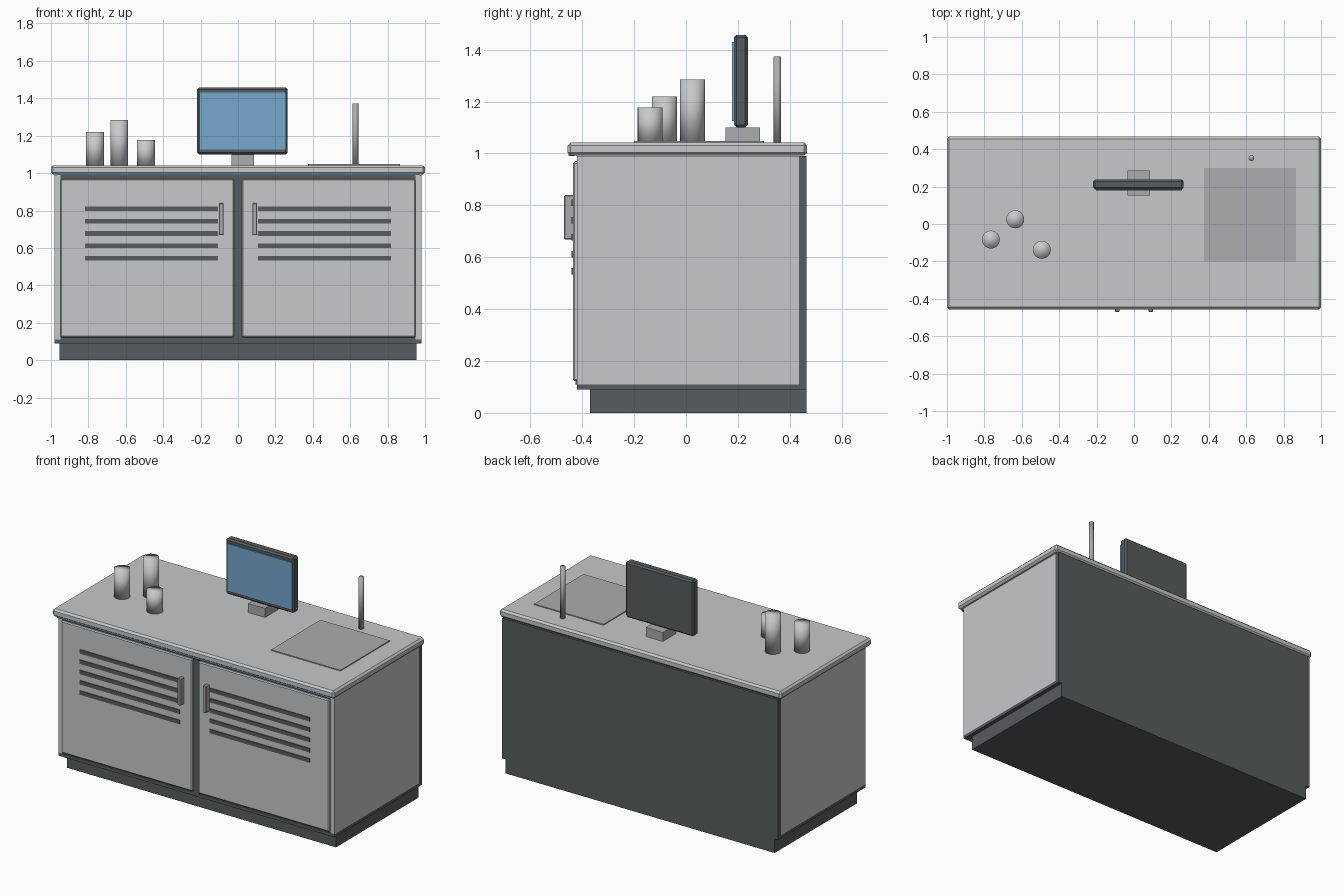
import bpy
import bmesh
from mathutils import Vector

cube = bpy.data.objects.get("Cube")
if cube:
    bpy.data.objects.remove(cube, do_unlink=True)


def material(name, r, g, b):
    m = bpy.data.materials.new(name)
    m.use_nodes = True
    m.diffuse_color = (r, g, b, 1)
    bsdf = next(n for n in m.node_tree.nodes if n.type == "BSDF_PRINCIPLED")
    bsdf.inputs["Base Color"].default_value = (r, g, b, 1)
    return m


LIGHT = material("light grey laminate", 0.57, 0.58, 0.585)
DARK = material("charcoal", 0.098, 0.107, 0.112)
METAL = material("brushed metal", 0.41, 0.415, 0.425)
CUP = material("pale ceramic", 0.58, 0.585, 0.59)
BLUE = material("screen blue", 0.18, 0.39, 0.61)


def finish(name, bm, mat):
    mesh = bpy.data.meshes.new(name)
    bm.to_mesh(mesh)
    bm.free()
    mesh.materials.append(mat)
    obj = bpy.data.objects.new(name, mesh)
    bpy.context.collection.objects.link(obj)
    return obj


def box(name, x, y, z, mat, bevel=0):
    """Box from (min, max) ranges, with an optional chamfer."""
    bm = bmesh.new()
    bmesh.ops.create_cube(bm, size=1)
    lo, hi = (Vector(c) for c in zip(x, y, z))
    for v in bm.verts:
        v.co = (lo + hi) / 2 + v.co * (hi - lo)
    if bevel:
        bmesh.ops.bevel(bm, geom=bm.edges[:], offset=bevel, segments=1,
                        affect="EDGES", profile=0.5)
    return finish(name, bm, mat)


def cylinder(name, x, y, z, radius, mat, sides=24):
    """Upright cylinder, smooth shaded all over."""
    bm = bmesh.new()
    bmesh.ops.create_cone(bm, cap_ends=True, segments=sides, radius1=radius,
                          radius2=radius, depth=z[1] - z[0])
    bmesh.ops.translate(bm, verts=bm.verts, vec=(x, y, sum(z) / 2))
    for f in bm.faces:
        f.smooth = True
    return finish(name, bm, mat)


def side_range(s, a, b):
    return (a, b) if s > 0 else (-b, -a)


# Cabinet body
box("plinth", (-0.955, 0.955), (-0.37, 0.465), (0, 0.09), DARK)
box("bottom_board", (-0.98, 0.98), (-0.42, 0.465), (0.09, 0.11), DARK)
box("cabinet_core", (-0.95, 0.95), (-0.418, 0.435), (0.11, 0.99), DARK)
box("back_panel", (-0.98, 0.98), (0.435, 0.465), (0.11, 0.99), DARK)
box("center_divider", (-0.022, 0.022), (-0.425, -0.41), (0.11, 0.97), DARK)

# Side panels, doors, vents and handles
for s, side in ((1, "left"), (-1, "right")):
    box(side + "_side_panel", side_range(s, 0.95, 0.98), (-0.42, 0.435),
        (0.11, 0.99), LIGHT)
    box(side + "_door", side_range(s, 0.022, 0.95), (-0.435, -0.415),
        (0.122, 0.968), LIGHT, 0.006)
    for i in range(5):
        z = 0.545 + i * 0.066
        box(f"{side}_vent_{i + 1}", side_range(s, 0.107, 0.817),
            (-0.441, -0.43), (z - 0.0125, z + 0.0125), DARK)
    box(side + "_handle", side_range(s, 0.077, 0.102), (-0.47, -0.43),
        (0.668, 0.84), METAL, 0.004)

# Countertop with light strip under the front edge
box("countertop", (-1, 1), (-0.457, 0.467), (0.992, 1.042), LIGHT, 0.012)
box("light_strip", (-0.97, 0.97), (-0.453, -0.43), (0.99, 1.003), BLUE)

# Sink plate and tap
box("sink_plate", (0.375, 0.867), (-0.2, 0.3), (1.04, 1.048), METAL)
cylinder("tap", 0.628, 0.352, (1.04, 1.373), 0.015, METAL, 16)

# Monitor
box("monitor_stand", (-0.035, 0.085), (0.153, 0.285), (1.04, 1.1), METAL)
box("monitor_case", (-0.218, 0.265), (0.185, 0.238), (1.1, 1.457), DARK, 0.01)
box("monitor_screen", (-0.204, 0.257), (0.178, 0.19), (1.125, 1.43), BLUE)

# Canisters
for i, (x, y, top) in enumerate(((-0.765, -0.083, 1.22),
                                 (-0.635, 0.025, 1.285),
                                 (-0.493, -0.138, 1.177))):
    cylinder(f"canister_{i + 1}", x, y, (1.04, top), 0.048, CUP)
